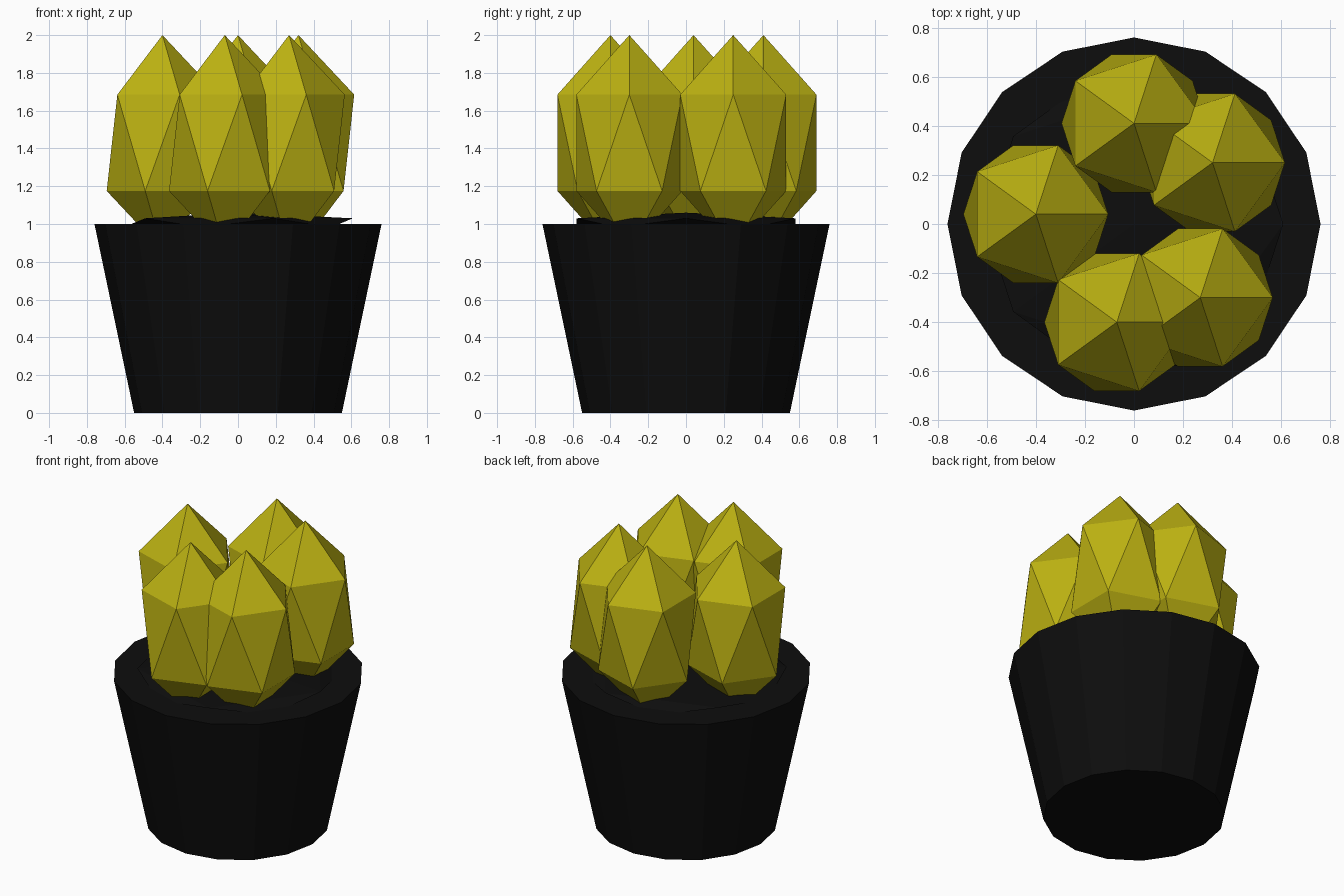
import bpy

if "Cube" in bpy.data.objects:
    bpy.data.objects.remove(bpy.data.objects["Cube"])


def material(name, color):
    m = bpy.data.materials.new(name)
    m.diffuse_color = color
    m.use_nodes = True
    m.node_tree.nodes["Principled BSDF"].inputs["Base Color"].default_value = m.diffuse_color
    return m


black = material("black_clay", (0.004, 0.004, 0.004, 1))
yellow = material("cactus_yellow", (0.50, 0.44, 0.006, 1))


def finish(name, mat):
    ob = bpy.context.object
    ob.name = name
    ob.data.materials.append(mat)
    return ob


def ball(name, loc, radius, half_height, mat):
    # stretched or flattened 20-sided ball
    bpy.ops.mesh.primitive_ico_sphere_add(subdivisions=1, radius=1, location=loc)
    ob = finish(name, mat)
    ob.scale = (radius, radius, half_height)


# Tapered 16-sided pot
bpy.ops.mesh.primitive_cone_add(vertices=16, radius1=0.55, radius2=0.76,
                                depth=1, location=(0, 0, 0.5))
finish("pot", black)

# Shallow mound of soil
ball("soil", (0, 0, 1.006), 0.68, 0.054, black)

# Five cactus stems
centres = [(0, 0.41), (0.32, 0.25), (0.27, -0.30), (-0.07, -0.40), (-0.40, 0.04)]
for i, (x, y) in enumerate(centres):
    ball(f"cactus_stem_{i + 1}", (x, y, 1.43), 0.33, 0.57, yellow)
